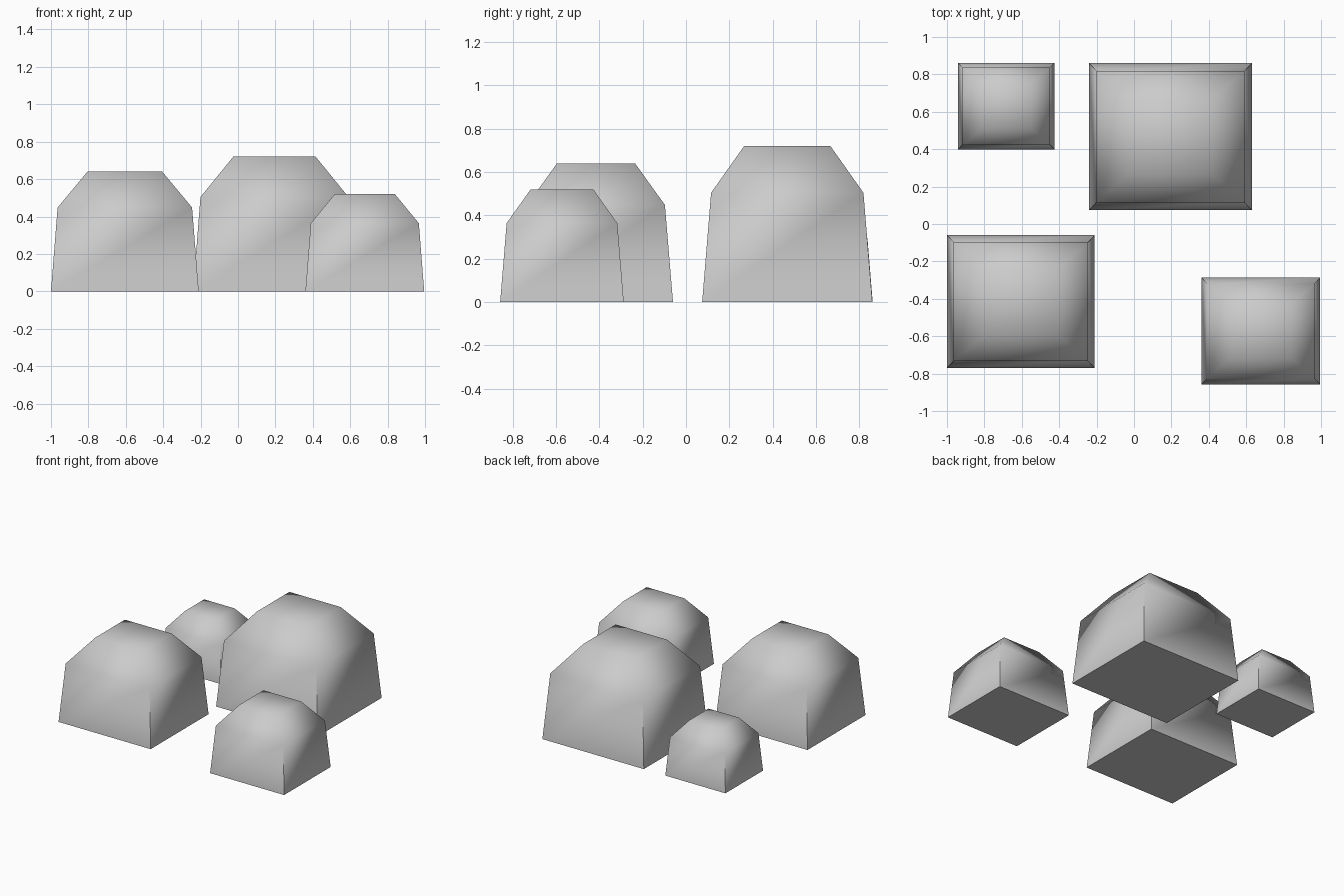
import bpy
import bmesh
import math

cube = bpy.data.objects.get("Cube")
if cube:
    bpy.data.objects.remove(cube, do_unlink=True)

# Single stone colour
stone = bpy.data.materials.new("stone_grey")
stone.use_nodes = True
grey = (0.6, 0.6, 0.6, 1.0)
stone.diffuse_color = grey
stone.node_tree.nodes["Principled BSDF"].inputs["Base Color"].default_value = grey

# Rock rings as fractions of the base: width, depth, height
RINGS = [(1.0, 1.0, 0.0), (0.91, 0.895, 0.7), (0.506, 0.506, 1.0)]
CORNERS = [(-0.5, -0.5), (0.5, -0.5), (0.5, 0.5), (-0.5, 0.5)]


def make_rock(name, centre, size):
    """Tapered block with a sloping shoulder and a flat top."""
    bm = bmesh.new()
    rings = [[bm.verts.new((cx * w * size[0], cy * d * size[1], h * size[2]))
              for cx, cy in CORNERS] for w, d, h in RINGS]
    bm.faces.new(rings[0][::-1])
    bm.faces.new(rings[-1])
    for low, high in zip(rings, rings[1:]):
        for i in range(4):
            j = (i + 1) % 4
            bm.faces.new((low[i], low[j], high[j], high[i]))
    mesh = bpy.data.meshes.new(name)
    bm.to_mesh(mesh)
    bm.free()
    mesh.materials.append(stone)
    rock = bpy.data.objects.new(name, mesh)
    rock.location = (centre[0], centre[1], 0)
    bpy.context.collection.objects.link(rock)

    # Rounded shoulders, crisp vertical corners and base
    bpy.ops.object.select_all(action="DESELECT")
    rock.select_set(True)
    bpy.context.view_layer.objects.active = rock
    bpy.ops.object.shade_smooth_by_angle(angle=math.radians(80))


# The four rocks
make_rock("front_right_rock", (-0.605, -0.415), (0.79, 0.71, 0.64))
make_rock("back_large_rock", (0.195, 0.467), (0.87, 0.785, 0.72))
make_rock("front_left_rock", (0.678, -0.572), (0.635, 0.57, 0.52))
make_rock("back_small_rock", (-0.683, 0.63), (0.515, 0.462, 0.42))
